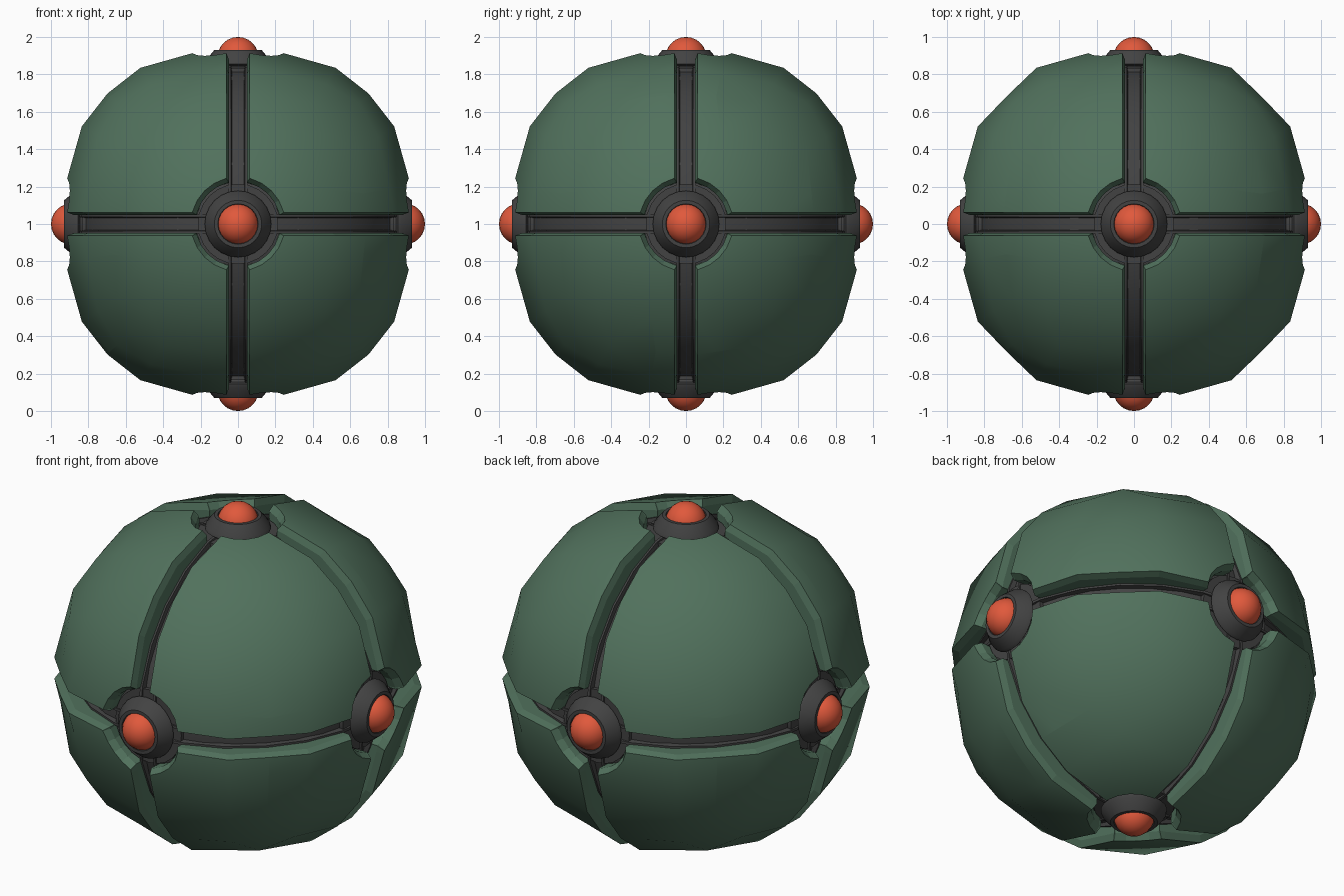
import bpy, bmesh, math
from itertools import product
from mathutils import Vector

CENTRE = Vector((0, 0, 1))
GAP, HOLE = 0.062, 0.25          # half seam width, hub opening radius

if "Cube" in bpy.data.objects:
    bpy.data.objects.remove(bpy.data.objects["Cube"])


def material(name, rgb, rough):
    m = bpy.data.materials.new(name)
    m.use_nodes = True
    m.diffuse_color = (*rgb, 1)
    node = m.node_tree.nodes["Principled BSDF"]
    node.inputs["Base Color"].default_value = (*rgb, 1)
    node.inputs["Roughness"].default_value = rough
    return m


GREEN = material("moss green", (0.082, 0.165, 0.108), 0.6)
DARK = material("charcoal", (0.055, 0.055, 0.055), 0.6)
ORANGE = material("signal orange", (0.75, 0.1, 0.045), 0.5)


def add_object(name, bm, mat, angle=None):
    mesh = bpy.data.meshes.new(name)
    bm.to_mesh(mesh)
    bm.free()
    mesh.materials.append(mat)
    ob = bpy.data.objects.new(name, mesh)
    ob.location = CENTRE
    bpy.context.collection.objects.link(ob)
    if angle:
        bpy.ops.object.select_all(action="DESELECT")
        ob.select_set(True)
        bpy.context.view_layer.objects.active = ob
        bpy.ops.object.shade_smooth_by_angle(angle=math.radians(angle))
    return ob


def hub_distance(p):
    """Shortest distance from any of the three axes."""
    return min(math.hypot(p[i], p[(i + 1) % 3]) for i in range(3))


def octant_shell():
    """One eighth of a coarse rounded cube, on the unit sphere."""
    bm = bmesh.new()
    steps = [0, math.tan(math.radians(32)), 1]
    for axis in range(3):
        grid = {}
        for i, j in product(range(3), repeat=2):
            p = Vector((0, 0, 0))
            p[axis], p[(axis + 1) % 3], p[(axis + 2) % 3] = 1, steps[i], steps[j]
            p.normalize()
            # the equator runs straight across its diagonal
            if p.z < 1e-6 and abs(p.x - p.y) < 1e-6:
                p *= 0.973
            grid[i, j] = bm.verts.new(p)
        for i, j in product(range(2), repeat=2):
            bm.faces.new([grid[i, j], grid[i + 1, j], grid[i + 1, j + 1], grid[i, j + 1]])
    bmesh.ops.remove_doubles(bm, verts=bm.verts, dist=1e-4)
    return bm


def build_panel():
    bm = octant_shell()
    # trim along the three seams
    for axis in range(3):
        n = Vector((0, 0, 0))
        n[axis] = 1
        bmesh.ops.bisect_plane(bm, geom=bm.verts[:] + bm.edges[:] + bm.faces[:],
                               plane_co=n * GAP, plane_no=n, clear_inner=True)
    # cut the round hub openings
    cuts = 6
    for axis, k in product(range(3), range(cuts)):
        a = (k + 0.5) * math.pi / 2 / cuts
        n = Vector((0, 0, 0))
        n[(axis + 1) % 3], n[(axis + 2) % 3] = math.cos(a), math.sin(a)
        faces = [f for f in bm.faces if f.calc_center_median()[axis] > 0.7]
        geom = set(faces)
        for f in faces:
            geom.update(f.verts, f.edges)
        bmesh.ops.bisect_plane(bm, geom=list(geom), plane_co=n * HOLE, plane_no=n)
    half = math.pi / 4 / cuts

    def in_opening(p):
        for axis in range(3):
            u, v = p[(axis + 1) % 3], p[(axis + 2) % 3]
            a = math.atan2(v, u)
            a = a % (2 * half) - half
            if p[axis] > 0.7 and math.hypot(u, v) * math.cos(a) < HOLE:
                return True
        return False

    doomed = [f for f in bm.faces if in_opening(f.calc_center_median())]
    bmesh.ops.delete(bm, geom=doomed, context="FACES")

    # steep chamfer, then a wall going down to the core
    rim = [e for e in bm.edges if e.is_boundary]
    for level, shrink in enumerate((0.96, 0.85)):
        made = bmesh.ops.extrude_edge_only(bm, edges=rim)["geom"]
        rim = [g for g in made if isinstance(g, bmesh.types.BMEdge) and g.is_boundary]
        for v in {v for e in rim for v in e.verts}:
            old = v.co.copy()
            v.co = old * shrink
            for axis in range(3):
                u, w = (axis + 1) % 3, (axis + 2) % 3
                if old[axis] > 0.6 and math.hypot(old[u], old[w]) < HOLE * 1.05:
                    scale = 0.9 if level == 0 else 1
                    v.co[u], v.co[w] = old[u] * scale, old[w] * scale
            for axis in range(3):
                if old[axis] < GAP + 1e-4:
                    v.co[axis] = 0.048
    return bm


def add_panel(name, signs):
    bm = build_panel()
    for v in bm.verts:
        v.co = Vector([c * s for c, s in zip(v.co, signs)])
    bmesh.ops.recalc_face_normals(bm, faces=bm.faces)
    if max(bm.faces, key=lambda f: f.calc_area()).normal.dot(Vector(signs)) < 0:
        bmesh.ops.reverse_faces(bm, faces=bm.faces)
    for f in bm.faces:
        f.smooth = True
    mesh = add_object(name, bm, GREEN).data
    # round shading on the shell, flat shading on its walls
    normals = [None] * len(mesh.loops)
    for poly in mesh.polygons:
        n = poly.normal.copy()
        outer = n.dot(poly.center.normalized()) > 0.9
        for li in poly.loop_indices:
            co = mesh.vertices[mesh.loops[li].vertex_index].co
            normals[li] = co.normalized() if outer else n
    mesh.normals_split_custom_set(normals)


def lathe(name, profile, direction, mat, segments, angle):
    """Spin (radius, height) points around the given axis."""
    turn = Vector(direction).to_track_quat("Z", "Y")
    bm = bmesh.new()
    rings = []
    for r, h in profile:
        rings.append([bm.verts.new(turn @ Vector((r * math.cos(t), r * math.sin(t), h)))
                      for t in (2 * math.pi * k / segments for k in range(segments))])
    for a, b in zip(rings, rings[1:]):
        for k in range(segments):
            m = (k + 1) % segments
            bm.faces.new([a[k], a[m], b[m], b[k]])
    return add_object(name, bm, mat, angle)


# Shell panels
for sx, sy, sz in product((1, -1), repeat=3):
    add_panel("panel_%s_%s_%s" % ("left" if sx > 0 else "right",
                                  "back" if sy > 0 else "front",
                                  "top" if sz > 0 else "bottom"), (sx, sy, sz))

# Inner core
core = bmesh.new()
bmesh.ops.create_uvsphere(core, u_segments=32, v_segments=16, radius=0.845)
add_object("core", core, DARK, 40)

# Channel rails lining the seams
for name, axis in (("side", (1, 0, 0)), ("front", (0, 1, 0)), ("level", (0, 0, 1))):
    for s, end in ((1, "a"), (-1, "b")):
        rail = [(0.83, 0.052 * s), (0.868, 0.052 * s), (0.868, 0.037 * s), (0.83, 0.03 * s)]
        lathe("rail_%s_%s" % (name, end), rail[::-s], axis, DARK, 24, 30)

# Hubs with glowing domes
hub_profile = [(0.215, 0.78), (0.215, 0.835), (0.15, 0.835), (0.155, 0.845), (0.178, 0.855),
               (0.172, 0.875), (0.127, 0.93), (0.108, 0.93), (0.1, 0.9)]
hubs = {"left": (1, 0, 0), "right": (-1, 0, 0), "back": (0, 1, 0),
        "front": (0, -1, 0), "top": (0, 0, 1), "bottom": (0, 0, -1)}
for side, d in hubs.items():
    lathe("hub_" + side, hub_profile, d, DARK, 24, 30)
    dome = bmesh.new()
    bmesh.ops.create_uvsphere(dome, u_segments=24, v_segments=12, radius=0.11)
    bmesh.ops.translate(dome, verts=dome.verts, vec=Vector(d) * 0.89)
    add_object("dome_" + side, dome, ORANGE, 60)
